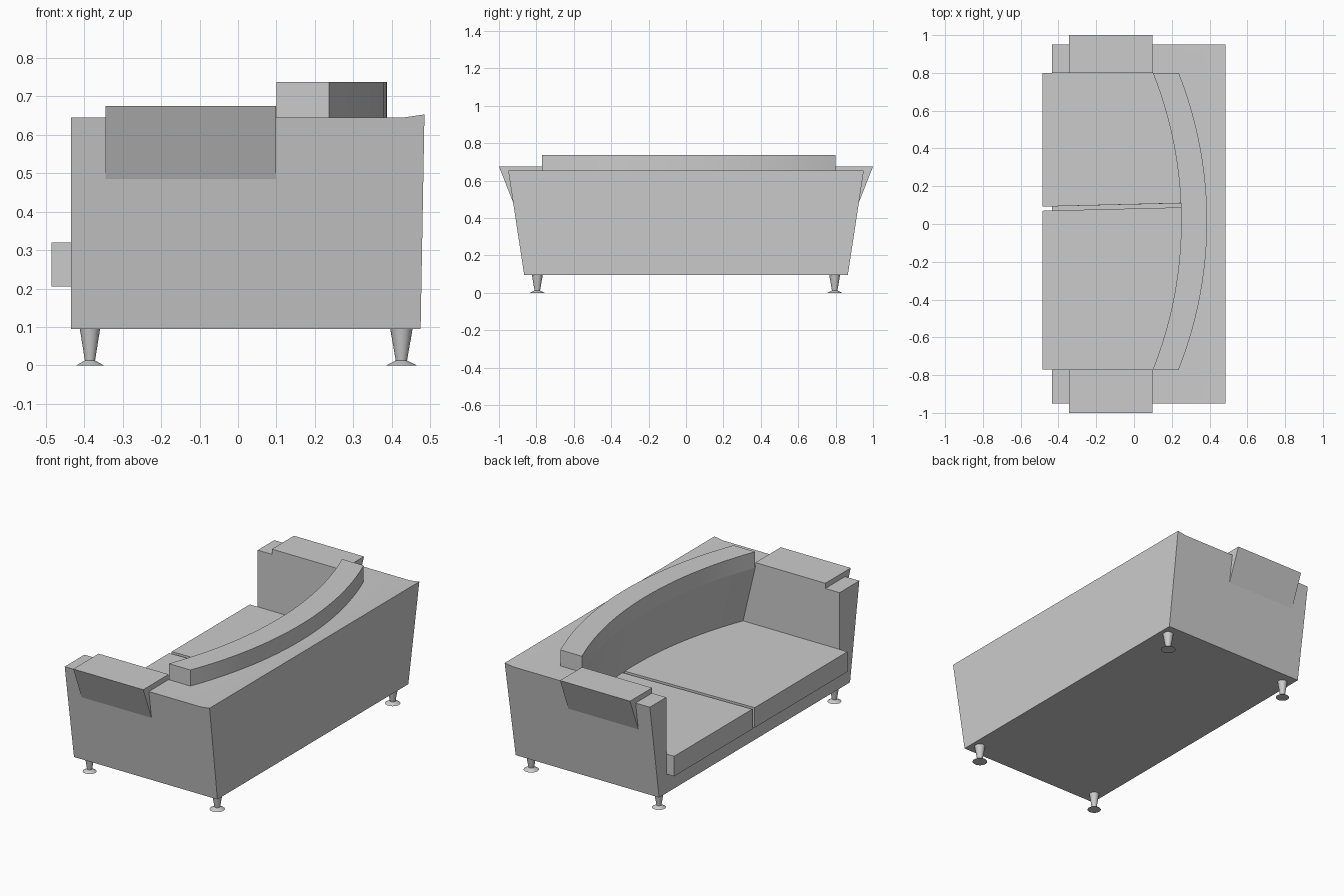
import bpy
import bmesh
import math

if "Cube" in bpy.data.objects:
    bpy.data.objects.remove(bpy.data.objects["Cube"], do_unlink=True)

GREY = (0.6, 0.6, 0.6, 1.0)
mat = bpy.data.materials.new("plain grey")
mat.use_nodes = True
mat.diffuse_color = GREY
mat.node_tree.nodes["Principled BSDF"].inputs["Base Color"].default_value = GREY

LEFT, RIGHT = 0.80, -0.77        # inner faces of the two arms
BASE, RIM, SEAT = 0.205, 0.645, 0.32


def finish(name, bm, smooth=False):
    bmesh.ops.recalc_face_normals(bm, faces=bm.faces)
    mesh = bpy.data.meshes.new(name)
    bm.to_mesh(mesh)
    bm.free()
    mesh.materials.append(mat)
    obj = bpy.data.objects.new(name, mesh)
    bpy.context.collection.objects.link(obj)
    if smooth:
        bpy.ops.object.select_all(action="DESELECT")
        obj.select_set(True)
        bpy.context.view_layer.objects.active = obj
        bpy.ops.object.shade_smooth_by_angle(angle=math.radians(30))
    return obj


def loft(name, *rings, smooth=False):
    """Closed solid through rings of matching 3D points."""
    bm = bmesh.new()
    loops = [[bm.verts.new(p) for p in ring] for ring in rings]
    for a, b in zip(loops, loops[1:]):
        for i in range(len(a)):
            j = (i + 1) % len(a)
            bm.faces.new((a[i], a[j], b[j], b[i]))
    bm.faces.new(loops[0])
    bm.faces.new(loops[-1])
    return finish(name, bm, smooth)


def arc(x_end, y0, y1, z, steps=24):
    """Curved line in plan, bulging towards the back."""
    radius, mid, half = 2.13, (LEFT + RIGHT) / 2, (LEFT - RIGHT) / 2
    drop = math.sqrt(radius ** 2 - half ** 2)
    ys = [y0 + (y1 - y0) * i / steps for i in range(steps + 1)]
    return [(x_end + math.sqrt(radius ** 2 - (y - mid) ** 2) - drop, y, z) for y in ys]


# Body: side profile whose ends flare outwards with height
profile = [(-0.435, 0.095), (0.475, 0.095), (0.485, 0.653), (0.43, RIM), (-0.435, RIM)]
body = loft("body", *[[(x, s * (0.865 + 0.153 * (z - 0.095)), z) for x, z in profile]
                      for s in (-1, 1)])


# Seat recess with a curved, leaning back
def recess_ring(z, x_end):
    return [(-0.7, RIGHT, z)] + arc(x_end, RIGHT, LEFT, z) + [(-0.7, LEFT, z)]


cutter = loft("recess_cutter", recess_ring(BASE, 0.204), recess_ring(RIM, 0.10),
              recess_ring(0.8, 0.10))
cutter.hide_render = True
cut = body.modifiers.new("recess", "BOOLEAN")
cut.operation = "DIFFERENCE"
cut.solver = "EXACT"
cut.object = cutter
bpy.ops.object.select_all(action="DESELECT")
body.select_set(True)
bpy.context.view_layer.objects.active = body
bpy.ops.object.modifier_apply(modifier=cut.name)
bpy.data.objects.remove(cutter, do_unlink=True)
bpy.ops.object.shade_smooth_by_angle(angle=math.radians(20))

# Raised curved backrest
loft("backrest", *[arc(0.10, RIGHT, LEFT, z) + arc(0.237, LEFT, RIGHT, z)
                   for z in (RIM, 0.737)], smooth=True)


# Two seat cushions with a slightly slanted gap
def cushion(name, y_wall, front_y, back_y):
    loft(name, *[[(-0.485, y_wall, z)] + arc(x_end, y_wall, back_y, z)
                 + [(-0.485, front_y, z)]
                 for z, x_end in ((BASE, 0.204), (SEAT, 0.178))])


cushion("left_seat_cushion", LEFT, 0.092, 0.112)
cushion("right_seat_cushion", RIGHT, 0.07, 0.09)

# Flared arm pads
for name, side, inner in (("left_arm_pad", 1, LEFT), ("right_arm_pad", -1, -RIGHT)):
    section = [(inner, 0.675), (1.0, 0.675), (0.924, 0.483), (0.86, 0.6), (inner, 0.64)]
    loft(name, *[[(x, side * y, z) for y, z in section] for x in (-0.345, 0.099)])

# Tapered legs on flared feet
for end, x, scale in (("front", -0.385, 0.95), ("back", 0.425, 1.05)):
    for side, y in (("left", 0.795), ("right", -0.795)):
        rings = [[(x + r * scale * math.cos(math.tau * i / 24),
                   y + r * scale * math.sin(math.tau * i / 24), z) for i in range(24)]
                 for r, z in ((0.038, 0.0), (0.014, 0.013), (0.028, 0.097))]
        loft(f"{end}_{side}_leg", *rings, smooth=True)
